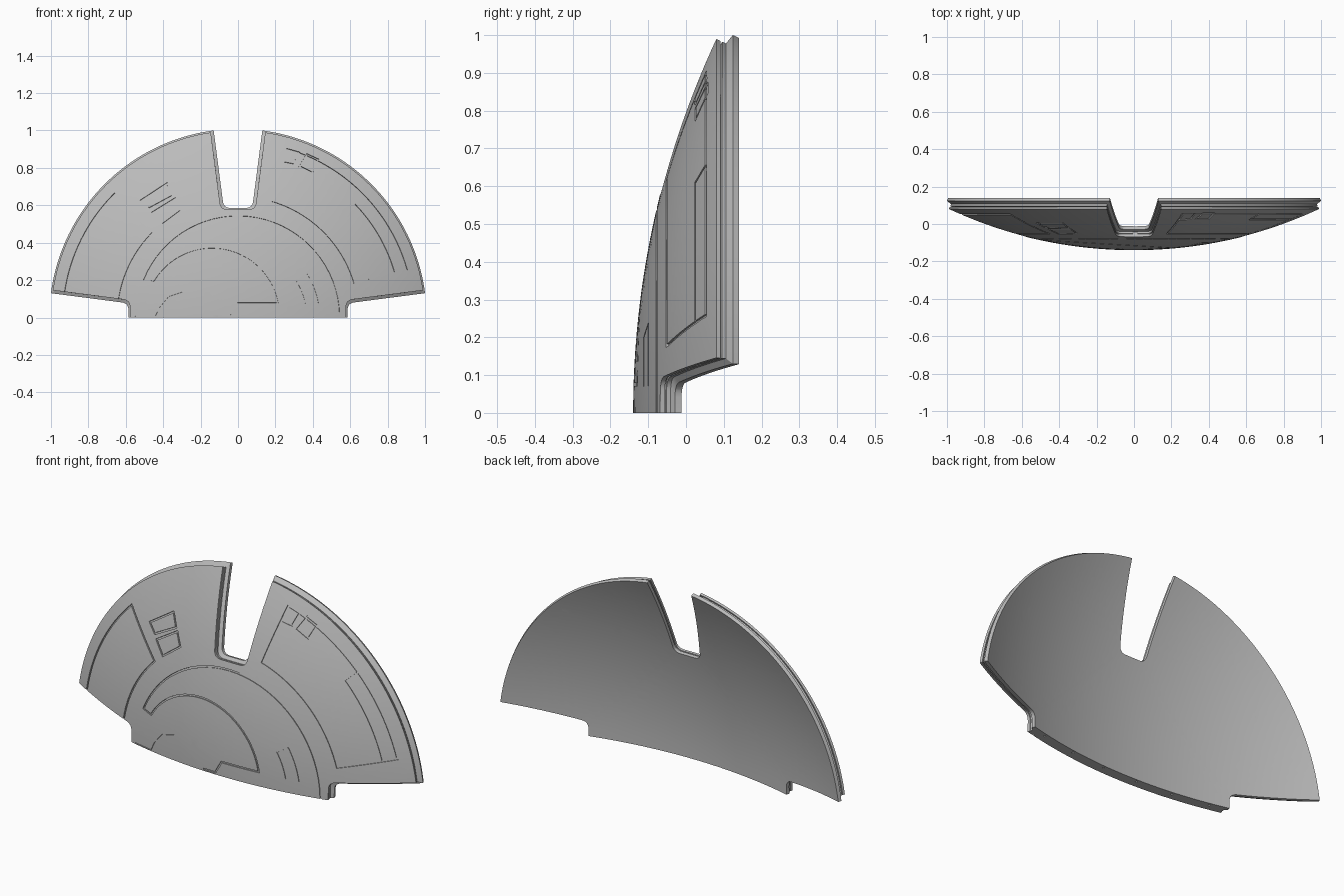
import bpy, bmesh
from math import sin, cos, atan, asin, radians, degrees, sqrt, hypot
from mathutils import Vector

if "Cube" in bpy.data.objects:
    bpy.data.objects.remove(bpy.data.objects["Cube"])

RADIUS, CENTRE_Y = 2.38, 2.24      # front sphere of the dish
SLOPE = 0.13                       # slant of the cut-out sides


def arc(r, a0, a1, cx=0, cz=0, n=32):
    """Points on an arc, angles in degrees."""
    angles = [radians(a0 + (a1 - a0) * i / n) for i in range(n + 1)]
    return [(cx + r * cos(a), cz + r * sin(a)) for a in angles]


def outline(inset):
    """Half disc with a tab below and a notch at the top."""
    tab = 0.595 - inset
    rim = 1.024 - 1.4 * inset
    edge = lambda x: SLOPE * x + inset
    f = 0.035
    a, b, c = (Vector(p) for p in ((tab, edge(tab) - f), (tab, edge(tab)), (tab + f, edge(tab + f))))
    fillet = []
    for i in range(7):
        t = i / 6
        p = a * (1 - t) ** 2 + b * 2 * t * (1 - t) + c * t * t
        fillet.append((p.x, p.y))
    start = degrees(atan(SLOPE) + asin(inset / (rim * hypot(1, SLOPE))))
    half = [(tab, 0)] + fillet + arc(rim, start, 90 - start, n=48)
    half += [(z, x) for x, z in reversed(fillet)]
    return half + [(-x, z) for x, z in reversed(half)]


def new_object(name, bm):
    bmesh.ops.recalc_face_normals(bm, faces=bm.faces)
    mesh = bpy.data.meshes.new(name)
    bm.to_mesh(mesh)
    bm.free()
    ob = bpy.data.objects.new(name, mesh)
    bpy.context.collection.objects.link(ob)
    return ob


def bridge(bm, first, second):
    for i in range(len(first)):
        j = (i + 1) % len(first)
        bm.faces.new((first[i], first[j], second[j], second[i]))


def ribbon(bm, pts, closed=False, width=0.008, depth=0.006):
    """Mitred strip that cuts one engraved line."""
    pts = [Vector(p) for p in pts]
    n = len(pts)
    left, right = [], []
    for i, p in enumerate(pts):
        before = pts[i - 1] if i or closed else None
        after = pts[(i + 1) % n] if i < n - 1 or closed else None
        d0 = (p - before).normalized() if before else (after - p).normalized()
        d1 = (after - p).normalized() if after else d0
        n0, n1 = Vector((-d0.y, d0.x)), Vector((-d1.y, d1.x))
        mitre = (n0 + n1).normalized()
        mitre *= width / 2 / max(mitre.dot(n0), 0.4)
        left.append(p + mitre)
        right.append(p - mitre)
    rings = []
    for l, r in zip(left, right):
        rings.append([bm.verts.new((q.x, y, q.y)) for q, y in
                      ((l, -0.01), (r, -0.01), (r, depth), (l, depth))])
    for i in range(n if closed else n - 1):
        bridge(bm, rings[i], rings[(i + 1) % n])
    if not closed:
        bm.faces.new(rings[0])
        bm.faces.new(rings[-1])


# Layered plate, built flat: y is the depth behind the front surface
bm = bmesh.new()
layers = [(0, .017), (.012, .017), (.013, .022), (.016, .022),
          (.017, .017), (.028, .017), (.036, 0), (.054, 0)]
loops = [[bm.verts.new((x, depth, z)) for x, z in outline(inset)] for depth, inset in layers]
for first, second in zip(loops, loops[1:]):
    bridge(bm, first, second)
bm.faces.new(loops[0])
bm.faces.new(loops[-1])
flat_plate = new_object("flat_plate", bm)

# Engraved lines
bm = bmesh.new()
ribbon(bm, [(.54, -.01)] + arc(.54, 1, 158) + arc(.357, 150, 10.5, -.139, .01)
       + [(0, .075), (-.037, .01), (-.107, .01)])
ribbon(bm, arc(.934, 172, 135) + arc(.643, 135, 173))
ribbon(bm, arc(.643, 16, 74) + arc(.937, 74, 16), closed=True)
ribbon(bm, [(.669, .657)] + arc(.868, 44.5, 16.2))
# Small hatches
for hatch in ([(-.52, .625), (-.38, .717), (-.348, .652), (-.476, .583)],
              [(-.46, .56), (-.337, .636), (-.305, .572), (-.406, .497)],
              [(.24, .83), (.262, .9), (.326, .882), (.3, .818)],
              [(.369, .872), (.428, .845), (.396, .775), (.33, .807)]):
    ribbon(bm, hatch, closed=True)
# Fine lines
ribbon(bm, arc(.366, 11, 33, n=8) + arc(.435, 33, 9.5, n=8), width=.004, depth=.004)
ribbon(bm, [(-.55, .007), (-.44, .007), (-.42, .05), (-.37, .11), (-.295, .135)], width=.004, depth=.004)
# Peg holes in the lower edge
for i in range(6):
    x = -.5 + .2 * i
    ends = [[bm.verts.new((x + px, .038 + py, z)) for px, py in arc(.006, 0, 315, n=7)] for z in (-.02, .02)]
    bridge(bm, *ends)
    for end in ends:
        bm.faces.new(end)
cutter = new_object("line_cutter", bm)
cutter.hide_render = True

cut = flat_plate.modifiers.new("engraving", 'BOOLEAN')
cut.operation, cut.object, cut.solver, cut.use_self = 'DIFFERENCE', cutter, 'EXACT', True
bpy.context.view_layer.update()
evaluated = flat_plate.evaluated_get(bpy.context.evaluated_depsgraph_get())
bm = bmesh.new()
bm.from_mesh(evaluated.to_mesh())
bpy.data.objects.remove(flat_plate)
bpy.data.objects.remove(cutter)

# Slice the plate into a grid and bend it onto the sphere
bmesh.ops.triangulate(bm, faces=bm.faces)
for axis in (Vector((1, 0, 0)), Vector((0, 0, 1))):
    for i in range(-20, 21):
        bmesh.ops.bisect_plane(bm, geom=bm.verts[:] + bm.edges[:] + bm.faces[:], dist=1e-5,
                               plane_co=axis * (i * .05 + .013), plane_no=axis)
bmesh.ops.triangulate(bm, faces=bm.faces)
for v in bm.verts:
    x, depth, z = v.co
    scale = (RADIUS - depth) / RADIUS
    v.co = (x * scale, CENTRE_Y - scale * sqrt(RADIUS ** 2 - x * x - z * z), z * scale)
dish = new_object("dish_panel", bm)

# Plain grey finish
grey = bpy.data.materials.new("plain_grey")
grey.use_nodes = True
colour = (.5, .5, .5, 1)
grey.diffuse_color = colour
grey.node_tree.nodes["Principled BSDF"].inputs["Base Color"].default_value = colour
dish.data.materials.clear()
dish.data.materials.append(grey)

bpy.ops.object.select_all(action='DESELECT')
dish.select_set(True)
bpy.context.view_layer.objects.active = dish
bpy.ops.object.shade_smooth_by_angle(angle=radians(25))
